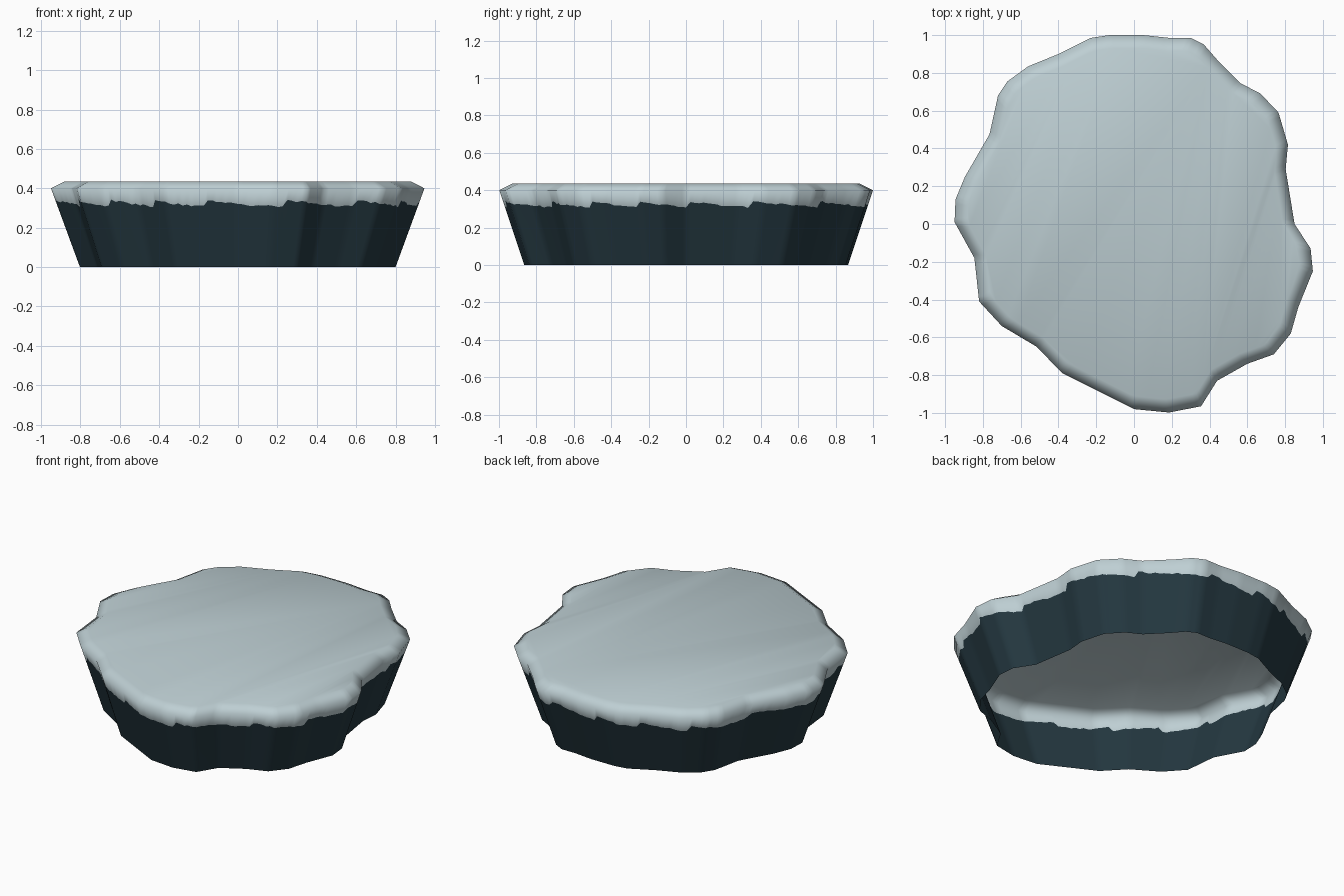
import bpy, bmesh, math, random
from mathutils import Vector

if "Cube" in bpy.data.objects:
    bpy.data.objects.remove(bpy.data.objects["Cube"])

random.seed(4)

# Irregular rim outline seen from above, counter-clockwise
OUTLINE = [(.947,-.25),(.935,-.13),(.85,0),(.803,.29),(.815,.42),(.765,.59),(.67,.69),
    (.565,.745),(.44,.87),(.37,.95),(.30,.985),(.19,.985),(.05,1),(-.13,1),(-.23,.985),
    (-.40,.90),(-.56,.835),(-.67,.755),(-.72,.68),(-.765,.475),(-.895,.25),(-.945,.13),
    (-.95,.01),(-.845,-.18),(-.82,-.41),(-.70,-.54),(-.515,-.65),(-.38,-.79),(0,-.98),
    (.185,-.998),(.355,-.965),(.44,-.83),(.60,-.74),(.74,-.69),(.83,-.58),(.87,-.44)]


def material(name, rgb):
    m = bpy.data.materials.new(name)
    m.diffuse_color = (*rgb, 1)
    m.use_nodes = True
    m.node_tree.nodes["Principled BSDF"].inputs["Base Color"].default_value = m.diffuse_color
    return m


def resample(points, step):
    """Split each outline edge into short pieces, keeping its corners."""
    result, dist = [], 0
    for i, p in enumerate(points):
        a, b = Vector(p), Vector(points[(i + 1) % len(points)])
        n = max(1, round((b - a).length / step))
        for k in range(n):
            result.append((a.lerp(b, k / n), dist + (b - a).length * k / n))
        dist += (b - a).length
    return result, dist


rim, perimeter = resample(OUTLINE, 0.025)


def frost_height(s):
    """Ragged lower edge of the frost: sharp rise, slow fall, small jitter."""
    t = s / perimeter
    tooth = (t * 17 + 0.25 * math.sin(t * 6 * math.pi)) % 1
    return 0.308 + 0.032 * (1 - tooth) ** 1.5 + random.uniform(-0.004, 0.006)


# Open-bottomed shell made of stacked rings
bm = bmesh.new()
BOTTOM, TOP = (0.845, 0.867), (0.928, 0.93)
RIM_Z, TOP_Z = 0.40, 0.435
rings = [[], [], [], []]
for p, s in rim:
    z = frost_height(s)
    f = z / RIM_Z
    sx, sy = (b + (1 - b) * f for b in BOTTOM)
    rings[0].append(bm.verts.new((p.x * BOTTOM[0], p.y * BOTTOM[1], 0)))
    rings[1].append(bm.verts.new((p.x * sx, p.y * sy, z)))
    rings[2].append(bm.verts.new((p.x, p.y, RIM_Z)))
    rings[3].append(bm.verts.new((p.x * TOP[0], p.y * TOP[1], TOP_Z)))

# Rock wall, frosted band and bevelled lip
n = len(rim)
for band, mat in ((0, 0), (1, 1), (2, 1)):
    for i in range(n):
        j = (i + 1) % n
        face = bm.faces.new((rings[band][i], rings[band][j],
                             rings[band + 1][j], rings[band + 1][i]))
        face.material_index = mat

# Flat frosted top
bm.faces.new(rings[3]).material_index = 1
for face in bm.faces:
    face.smooth = True

mesh = bpy.data.meshes.new("floating_slab")
bm.to_mesh(mesh)
bm.free()
mesh.materials.append(material("dark slate", (0.0176, 0.0395, 0.052)))
mesh.materials.append(material("pale frost", (0.515, 0.624, 0.655)))
slab = bpy.data.objects.new("floating_slab", mesh)
bpy.context.collection.objects.link(slab)
